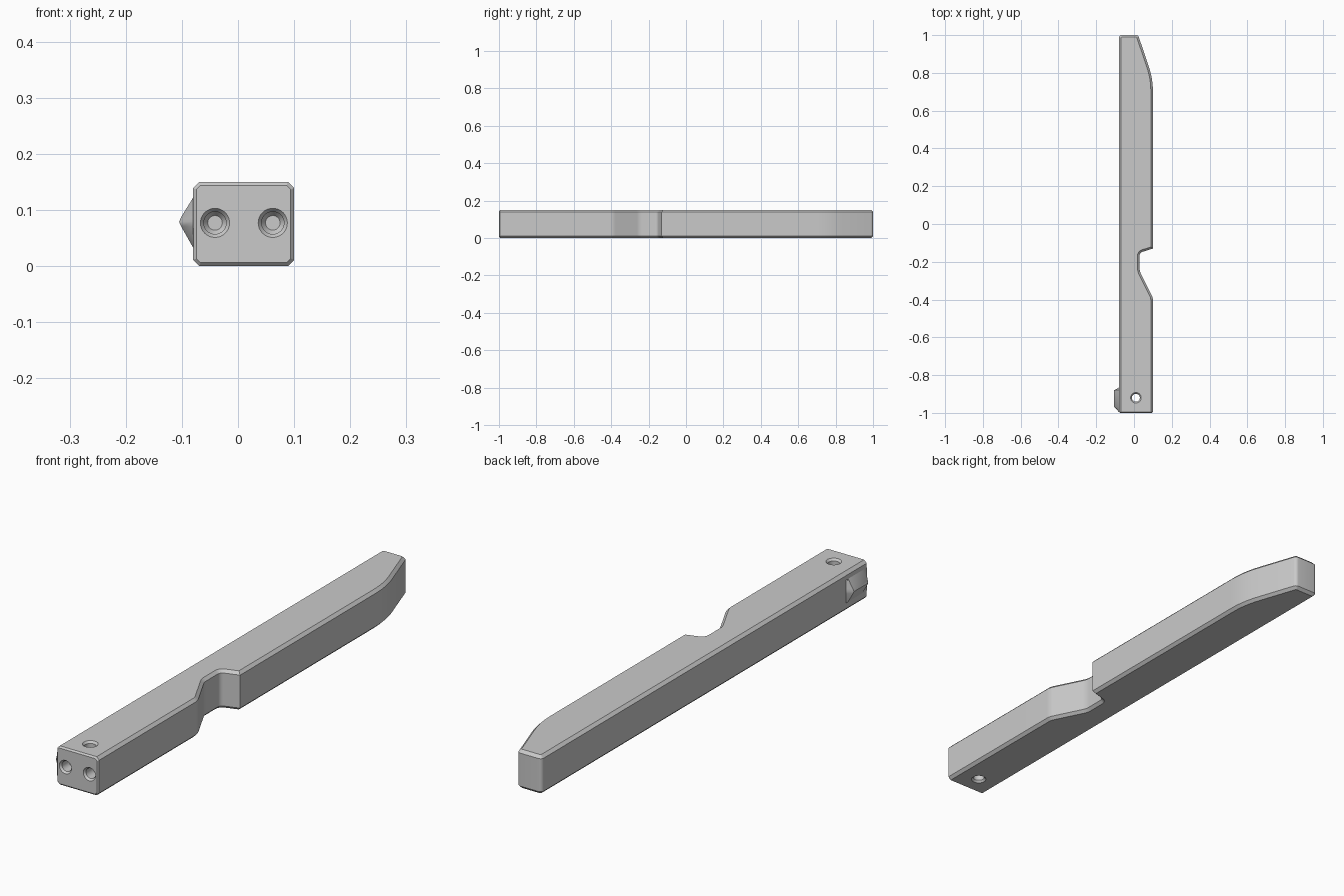
import bpy, bmesh, math
from mathutils import Vector, Matrix

cube = bpy.data.objects.get("Cube")
if cube:
    bpy.data.objects.remove(cube, do_unlink=True)

HEIGHT = 0.15

# One grey for the whole tool
grey = bpy.data.materials.new("plain grey")
grey.use_nodes = True
colour = (0.59, 0.59, 0.59, 1)
grey.diffuse_color = colour
grey.node_tree.nodes["Principled BSDF"].inputs["Base Color"].default_value = colour


def make_object(name, bm):
    bmesh.ops.recalc_face_normals(bm, faces=bm.faces)
    mesh = bpy.data.meshes.new(name)
    bm.to_mesh(mesh)
    bm.free()
    mesh.materials.append(grey)
    obj = bpy.data.objects.new(name, mesh)
    bpy.context.collection.objects.link(obj)
    return obj


def smooth(obj):
    bpy.ops.object.select_all(action="DESELECT")
    obj.select_set(True)
    bpy.context.view_layer.objects.active = obj
    bpy.ops.object.shade_smooth_by_angle(angle=math.radians(25))


def rounded_outline(corners, steps=6):
    """Replace each (x, y, radius) corner by a tangent arc."""
    points = []
    for i, (x, y, radius) in enumerate(corners):
        p = Vector((x, y, 0))
        if radius == 0:
            points.append(p)
            continue
        before, after = corners[i - 1], corners[(i + 1) % len(corners)]
        a = (Vector((before[0], before[1], 0)) - p).normalized()
        b = (Vector((after[0], after[1], 0)) - p).normalized()
        half = a.angle(b) / 2
        centre = p + (a + b).normalized() * radius / math.sin(half)
        start = (p + a * radius / math.tan(half) - centre).normalized()
        end = (p + b * radius / math.tan(half) - centre).normalized()
        for s in range(steps + 1):
            points.append(centre + start.slerp(end, s / steps) * radius)
    return points


def loft(bm, rings):
    """Skin closed rings of equal length and cap both ends."""
    rings = [[bm.verts.new(p) for p in ring] for ring in rings]
    for low, high in zip(rings, rings[1:]):
        for i in range(len(low)):
            j = (i + 1) % len(low)
            bm.faces.new((low[i], low[j], high[j], high[i]))
    bm.faces.new(rings[0][::-1])
    bm.faces.new(rings[-1])


def cut_hole(body, profile, place, sides=32):
    """Subtract a turned profile of (radius, depth) steps."""
    bm = bmesh.new()
    angles = [2 * math.pi * i / sides for i in range(sides)]
    loft(bm, [[place @ Vector((r * math.cos(a), r * math.sin(a), d))
               for a in angles] for r, d in profile])
    cutter = make_object("hole_cutter", bm)
    cutter.hide_render = True
    mod = body.modifiers.new("hole", "BOOLEAN")
    mod.operation = "DIFFERENCE"
    mod.solver = "EXACT"
    mod.object = cutter
    bpy.context.view_layer.objects.active = body
    bpy.ops.object.modifier_apply(modifier=mod.name)
    bpy.data.objects.remove(cutter, do_unlink=True)


# Long bar with a thumb notch and a slanted, rounded tip
outline = rounded_outline([
    (-0.08, -1, 0), (0.10, -1, 0),
    (0.10, -0.39, 0.06), (0.03, -0.25, 0.06),
    (0.03, -0.152, 0.02), (0.10, -0.13, 0),
    (0.10, 0.77, 0.4), (0.022, 1, 0.016), (-0.08, 1, 0.014),
])
bm = bmesh.new()
loft(bm, [[(p.x, p.y, z) for p in outline] for z in (0, HEIGHT)])
bmesh.ops.recalc_face_normals(bm, faces=bm.faces)


def at_front(edge):
    return all(v.co.y < -0.9999 for v in edge.verts)


# Broad chamfer along the rims, finer chamfer round the front face
rims = [e for e in bm.edges if not at_front(e)
        and abs(e.verts[0].co.z - e.verts[1].co.z) < 1e-5]
bmesh.ops.bevel(bm, geom=rims, offset=0.011, segments=1, affect="EDGES",
                clamp_overlap=False)
bmesh.ops.bevel(bm, geom=[e for e in bm.edges if at_front(e)], offset=0.006,
                segments=1, affect="EDGES", clamp_overlap=False)
body = make_object("handle_body", bm)

# Two blind stepped sockets in the front face
socket = [(0.029, -0.004), (0.026, 0), (0.02, 0.008),
          (0.02, 0.05), (0.013, 0.06)]
for x in (-0.041, 0.062):
    cut_hole(body, socket, Matrix.Translation((x, -1, 0.077))
             @ Matrix.Rotation(-math.pi / 2, 4, "X"))

# Countersunk hole from top to bottom
cut_hole(body, [(0.032, -0.004), (0.028, 0), (0.021, 0.008),
                (0.021, HEIGHT - 0.008), (0.028, HEIGHT),
                (0.032, HEIGHT + 0.004)],
         Matrix.Translation((0.01, -0.92, 0)))
smooth(body)

# Ridge-shaped catch on the side, sloping into the bar at both ends
bm = bmesh.new()
rings = []
for y, rise in ((-0.995, 0), (-0.968, 1), (-0.88, 1), (-0.866, 0)):
    section = [(0.01, 0.122), (0, 0.122), (-0.021, 0.088), (-0.025, 0.079),
               (-0.021, 0.07), (0, 0.033), (0.01, 0.033)]
    rings.append([(-0.08 + (x * rise if x < 0 else x), y, z)
                  for x, z in section])
loft(bm, rings)
smooth(make_object("side_catch", bm))
